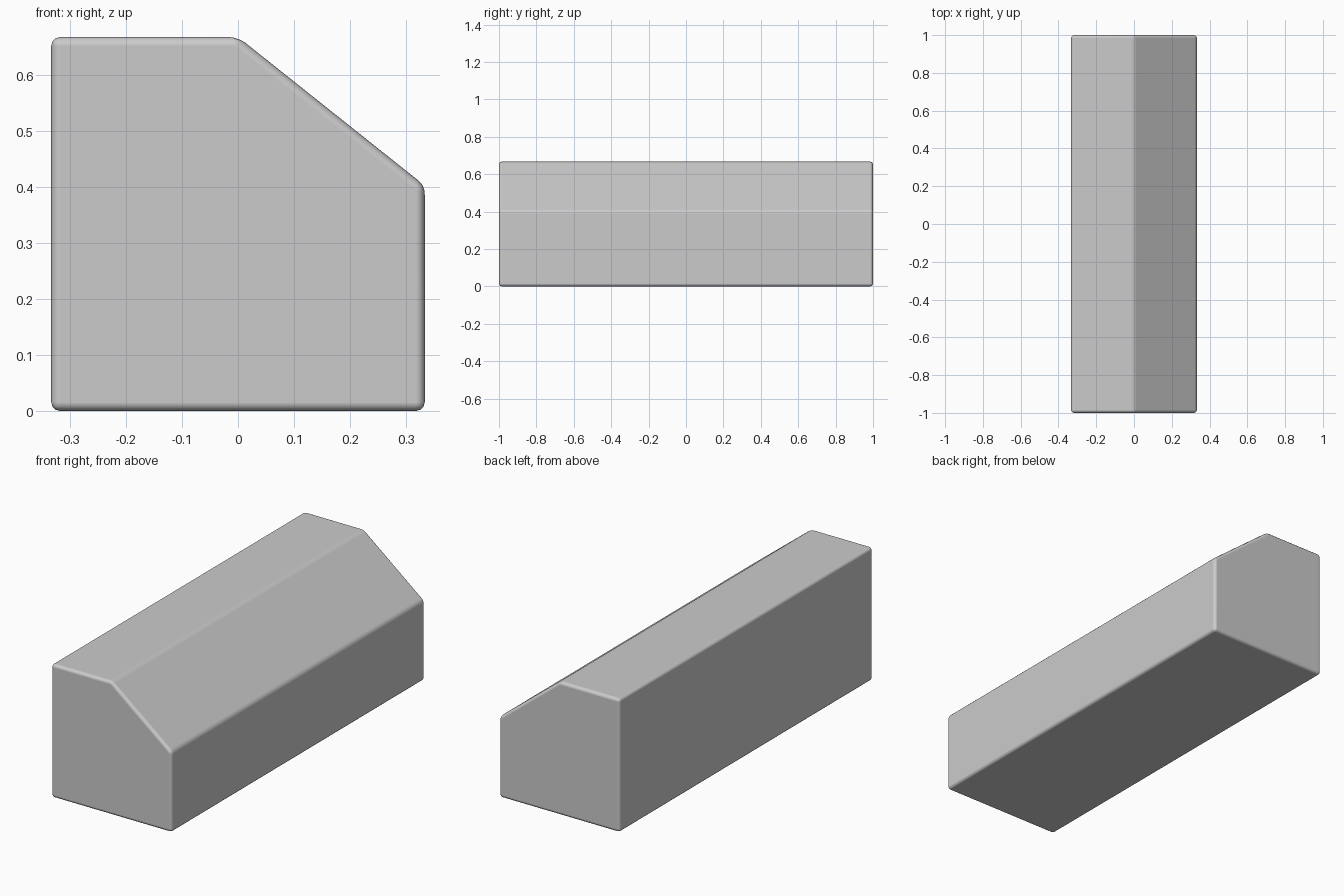
import bpy, bmesh, math

if "Cube" in bpy.data.objects:
    bpy.data.objects.remove(bpy.data.objects["Cube"])

# Cross-section of the block in x/z, with one sloped shoulder
W, H, HALF = 0.333, 0.667, 1.0
profile = [(-W, 0), (W, 0), (W, 0.402), (0.0, H), (-W, H)]

# Extrude the section along y
bm = bmesh.new()
face = bm.faces.new([bm.verts.new((x, -HALF, z)) for x, z in profile])
ext = bmesh.ops.extrude_face_region(bm, geom=[face])
verts = [v for v in ext["geom"] if isinstance(v, bmesh.types.BMVert)]
bmesh.ops.translate(bm, verts=verts, vec=(0, 2 * HALF, 0))
bmesh.ops.recalc_face_normals(bm, faces=bm.faces[:])

mesh = bpy.data.meshes.new("chamfered_block")
bm.to_mesh(mesh)
bm.free()
block = bpy.data.objects.new("chamfered_block", mesh)
bpy.context.collection.objects.link(block)

# Small rounded edges, smooth shaded with flat main faces
bevel = block.modifiers.new("rounded_edges", 'BEVEL')
bevel.width = 0.016
bevel.segments = 3
bevel.limit_method = 'ANGLE'
bevel.angle_limit = math.radians(20)
bevel.harden_normals = True
for p in mesh.polygons:
    p.use_smooth = True
